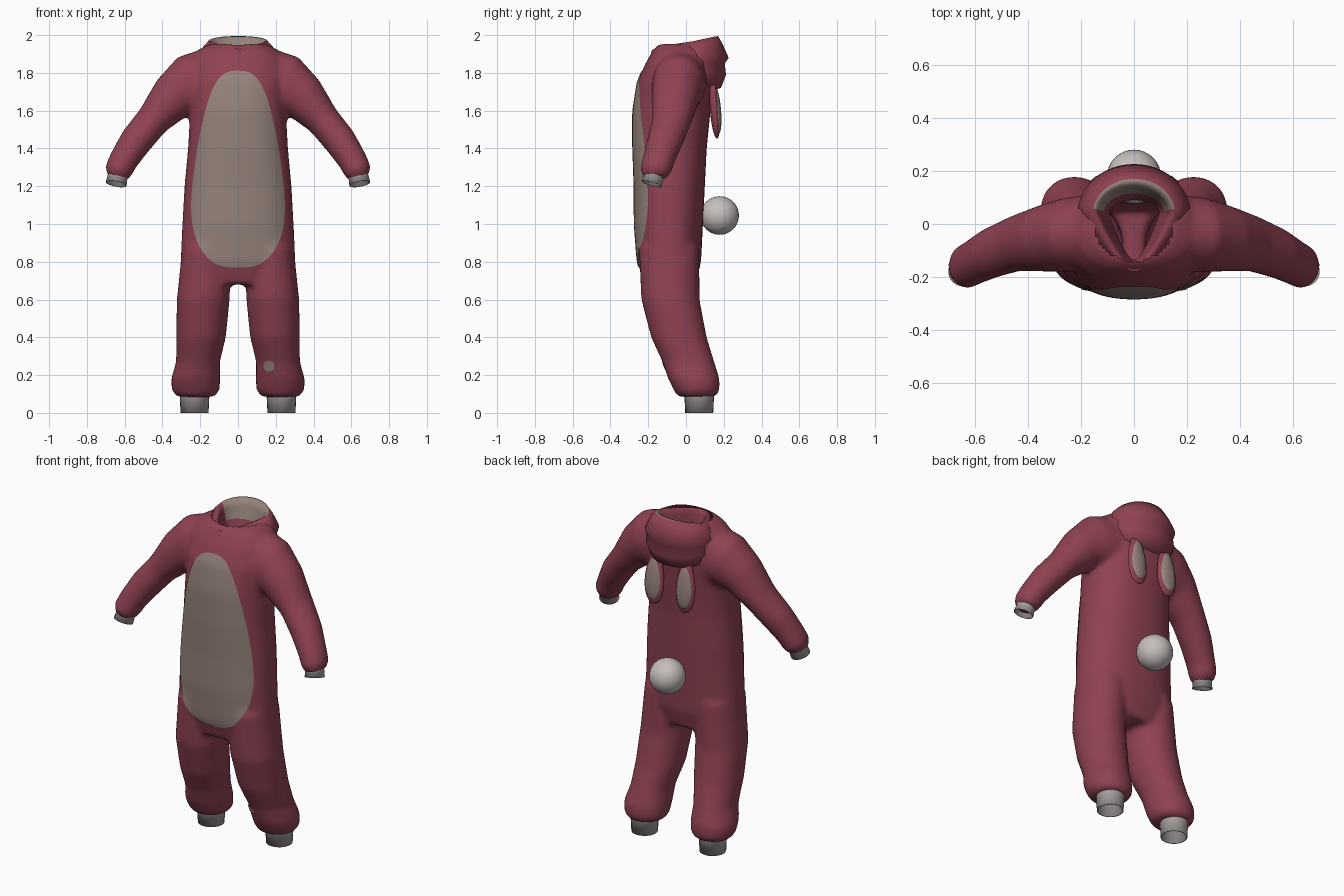
import bpy, bmesh, math
from mathutils import Vector
from mathutils.bvhtree import BVHTree

if "Cube" in bpy.data.objects:
    bpy.data.objects.remove(bpy.data.objects["Cube"])


def material(name, rgb):
    m = bpy.data.materials.new(name)
    m.diffuse_color = [(c / 255) ** 2.2 for c in rgb] + [1]
    m.use_nodes = True
    m.node_tree.nodes["Principled BSDF"].inputs["Base Color"].default_value = m.diffuse_color
    return m


RED = material("maroon fleece", (142, 68, 82))
BEIGE = material("beige fleece", (148, 130, 122))
WHITE = material("tail white", (196, 189, 187))
GREY = material("cuff grey", (165, 160, 158))


def finish(name, bm, *mats):
    bmesh.ops.recalc_face_normals(bm, faces=bm.faces)
    me = bpy.data.meshes.new(name)
    bm.to_mesh(me)
    bm.free()
    for m in mats:
        me.materials.append(m)
    for p in me.polygons:
        p.use_smooth = True
    ob = bpy.data.objects.new(name, me)
    bpy.context.collection.objects.link(ob)
    return ob


def skin(bm, rings, cap_start=False, cap_end=False):
    """Bridge closed rings of points; returns the faces row by row."""
    loops = [[bm.verts.new(p) for p in r] for r in rings]
    n = len(loops[0])
    for a, b in zip(loops, loops[1:]):
        for i in range(n):
            bm.faces.new((a[i], a[(i + 1) % n], b[(i + 1) % n], b[i]))
    if cap_start:
        bm.faces.new(loops[0])
    if cap_end:
        bm.faces.new(loops[-1])


def oval(c, u, v, n=32, power=2.0):
    pts = []
    for i in range(n):
        a = 2 * math.pi * i / n
        s, t = math.cos(a), math.sin(a)
        pts.append(Vector(c) + Vector(u) * math.copysign(abs(s) ** (2 / power), s)
                   + Vector(v) * math.copysign(abs(t) ** (2 / power), t))
    return pts


def level_ring(z, x, rx, front, back, power=2.3):
    return oval((x, (front + back) / 2, z), (rx, 0, 0), (0, (back - front) / 2, 0), 32, power)


def add_solid(bm, rings):
    part = bmesh.new()
    skin(part, rings, True, True)
    bmesh.ops.recalc_face_normals(part, faces=part.faces)
    me = bpy.data.meshes.new("part")
    part.to_mesh(me)
    part.free()
    bm.from_mesh(me)
    bpy.data.meshes.remove(me)


# Suit: torso, legs and sleeves fused into one soft cloth surface
torso = [(.68, .24, -.22, .05), (.8, .305, -.257, .08), (1, .295, -.272, .09),
         (1.2, .284, -.273, .1), (1.4, .265, -.28, .11), (1.6, .254, -.28, .13),
         (1.75, .262, -.257, .145), (1.85, .26, -.215, .145),
         (1.92, .215, -.175, .13), (1.955, .15, -.14, .1)]
leg = [(.88, .165, .13, -.25, .07), (.6, .184, .14, -.237, .072), (.4, .196, .132, -.185, .11),
       (.27, .212, .116, -.125, .15), (.18, .224, .13, -.095, .178),
       (.12, .224, .127, -.065, .178), (.085, .224, .1, -.045, .16)]
arm = [((.15, -.03, 1.76), .17, .14), ((.25, -.04, 1.735), .165, .14),
       ((.345, -.055, 1.67), .125, .125), ((.45, -.075, 1.55), .09, .105),
       ((.54, -.11, 1.44), .087, .095), ((.605, -.145, 1.34), .077, .085),
       ((.632, -.16, 1.285), .075, .084), ((.645, -.168, 1.245), .055, .06)]
bm = bmesh.new()
add_solid(bm, [level_ring(z, 0, r, f, b) for z, r, f, b in torso])
for s in (1, -1):
    add_solid(bm, [level_ring(z, s * x, r, f, b, 2.1) for z, x, r, f, b in leg])
    rings = []
    for i, (c, r_out, r_depth) in enumerate(arm):
        d = Vector(arm[min(i + 1, len(arm) - 1)][0]) - Vector(arm[max(i - 1, 0)][0])
        d.y *= .5
        v = Vector((0, 1, 0))
        u = v.cross(d).normalized()
        v = d.cross(u).normalized()
        rings.append([Vector((p.x * s, p.y, p.z)) for p in oval(c, u * r_out, v * r_depth)])
    add_solid(bm, rings)
suit = finish("suit", bm, RED)
mod = suit.modifiers.new("fuse", "REMESH")
mod.mode, mod.voxel_size = "VOXEL", .014
mod = suit.modifiers.new("soften", "SMOOTH")
mod.factor, mod.iterations = .5, 10
dg = bpy.context.evaluated_depsgraph_get()
baked = bpy.data.meshes.new_from_object(suit.evaluated_get(dg))
suit.modifiers.clear()
suit.data = baked
bm = bmesh.new()
bm.from_mesh(baked)
tree = BVHTree.FromBMesh(bm)
# Open the neck beneath the hood
hole = [f for f in bm.faces if f.calc_center_median().z > 1.84 and
        (f.calc_center_median().x / .15) ** 2 + ((f.calc_center_median().y - .005) / .145) ** 2 < 1]
bmesh.ops.delete(bm, geom=hole, context="FACES")
bm.to_mesh(baked)
bm.free()
for p in baked.polygons:
    p.use_smooth = True
baked.materials.clear()
baked.materials.append(RED)


def front_patch(name, outline, centre, steps):
    """Thin cloth patch laid over the front of the suit."""
    bm = bmesh.new()
    rings = []
    for k in range(1, steps + 1):
        ring = []
        for x, z in outline:
            x, z = [c + (q - c) * k / steps for q, c in zip((x, z), centre)]
            hit, normal, _, _ = tree.ray_cast(Vector((x, -1, z)), Vector((0, 1, 0)))
            ring.append(hit + normal * .005 if hit else Vector((x, -.1, z)))
        rings.append(ring)
    skin(bm, rings, cap_start=True)
    ob = finish(name, bm, BEIGE)
    if sum(p.normal.y for p in ob.data.polygons) > 0:
        ob.data.flip_normals()


# Belly panel: narrow squared top, wide lower half
belly = []
for i in range(64):
    a = 2 * math.pi * i / 64
    s, t = math.cos(a), math.sin(a)
    z = 1.29 + .52 * math.copysign(abs(t) ** .8, t)
    w = .228 - .045 * math.sin((z - 1.29) / .52 * math.pi / 2)
    belly.append((w * math.copysign(abs(s) ** .72, s), z))
front_patch("belly_panel", belly, (0, 1.29), 24)
front_patch("knee_spot", [(.165 + .028 * math.cos(i * math.pi / 8), .25 + .03 * math.sin(i * math.pi / 8))
                          for i in range(16)], (.165, .25), 3)

# Hood: rolled collar, pointed at the front and drooping at the back
hood = [(.095, -.135, .09, 1.78, 1.80), (.115, -.145, .115, 1.86, 1.88),
        (.13, -.155, .135, 1.9, 1.95), (.14, -.165, .15, 1.92, 1.992),
        (.155, -.172, .17, 1.925, 1.995), (.185, -.18, .195, 1.92, 1.95),
        (.212, -.186, .226, 1.9, 1.88), (.205, -.184, .205, 1.875, 1.85),
        (.21, -.18, .212, 1.86, 1.79), (.19, -.165, .185, 1.83, 1.72),
        (.15, -.14, .1, 1.8, 1.70)]
bm = bmesh.new()
rings = []
for rx, yf, yb, zf, zb in hood:
    ring = []
    for i in range(48):
        a = 2 * math.pi * i / 48
        c, s = math.cos(a), math.sin(a)
        if c < 0:
            s = math.copysign(.4 * abs(s) + .6 * (1 + c), s)
        mid = .04
        y = mid + c * (yb - mid if c > 0 else mid - yf)
        ring.append(Vector((rx * s, y, zf + (zb - zf) * ((1 + math.cos(a)) / 2) ** .7)))
    rings.append(ring)
skin(bm, rings)
bm.faces.ensure_lookup_table()
for i, f in enumerate(bm.faces):
    if 1 <= i // 48 <= 3 and f.calc_center_median().y > .055:
        f.material_index = 1
finish("hood", bm, RED, BEIGE)


# Ears: flattened teardrops hanging from the hood with an inset lining
def ear(name, s, scale, y, thick, mat):
    bm = bmesh.new()
    bmesh.ops.create_uvsphere(bm, u_segments=24, v_segments=16, radius=1)
    for v in bm.verts:
        w = .062 * (1 - .22 * v.co.z)
        v.co = Vector((s * .105 + v.co.x * w * scale, y + v.co.y * thick - .012 * v.co.z,
                       1.61 + v.co.z * .155 * (scale + .02)))
    finish(name, bm, mat)


# Cuffs: short open tubes at wrists and ankles
def cuff(name, top, bottom, r_top, r_bottom):
    d = (Vector(bottom) - Vector(top)).normalized()
    u = Vector((0, 1, 0)).cross(d).normalized()
    v = d.cross(u)
    bm = bmesh.new()
    skin(bm, [oval(Vector(top).lerp(Vector(bottom), t), u * r, v * r, 24)
              for t, r in ((.45, r_bottom * .9), (1, r_bottom * .93), (1, r_bottom), (0, r_top))],
         cap_start=True)
    finish(name, bm, GREY)


for s, side in ((1, "left"), (-1, "right")):
    ear(side + "_ear", s, 1, .152, .026, RED)
    ear(side + "_ear_lining", s, .82, .161, .024, BEIGE)
    cuff(side + "_wrist_cuff", (s * .63, -.16, 1.29), (s * .645, -.182, 1.212), .05, .056)
    cuff(side + "_ankle_cuff", (s * .23, .07, .12), (s * .23, .07, 0), .08, .074)

# Tail: round pompom
bm = bmesh.new()
bmesh.ops.create_uvsphere(bm, u_segments=32, v_segments=20, radius=.102)
bmesh.ops.translate(bm, verts=bm.verts, vec=(0, .178, 1.045))
finish("tail", bm, WHITE)
